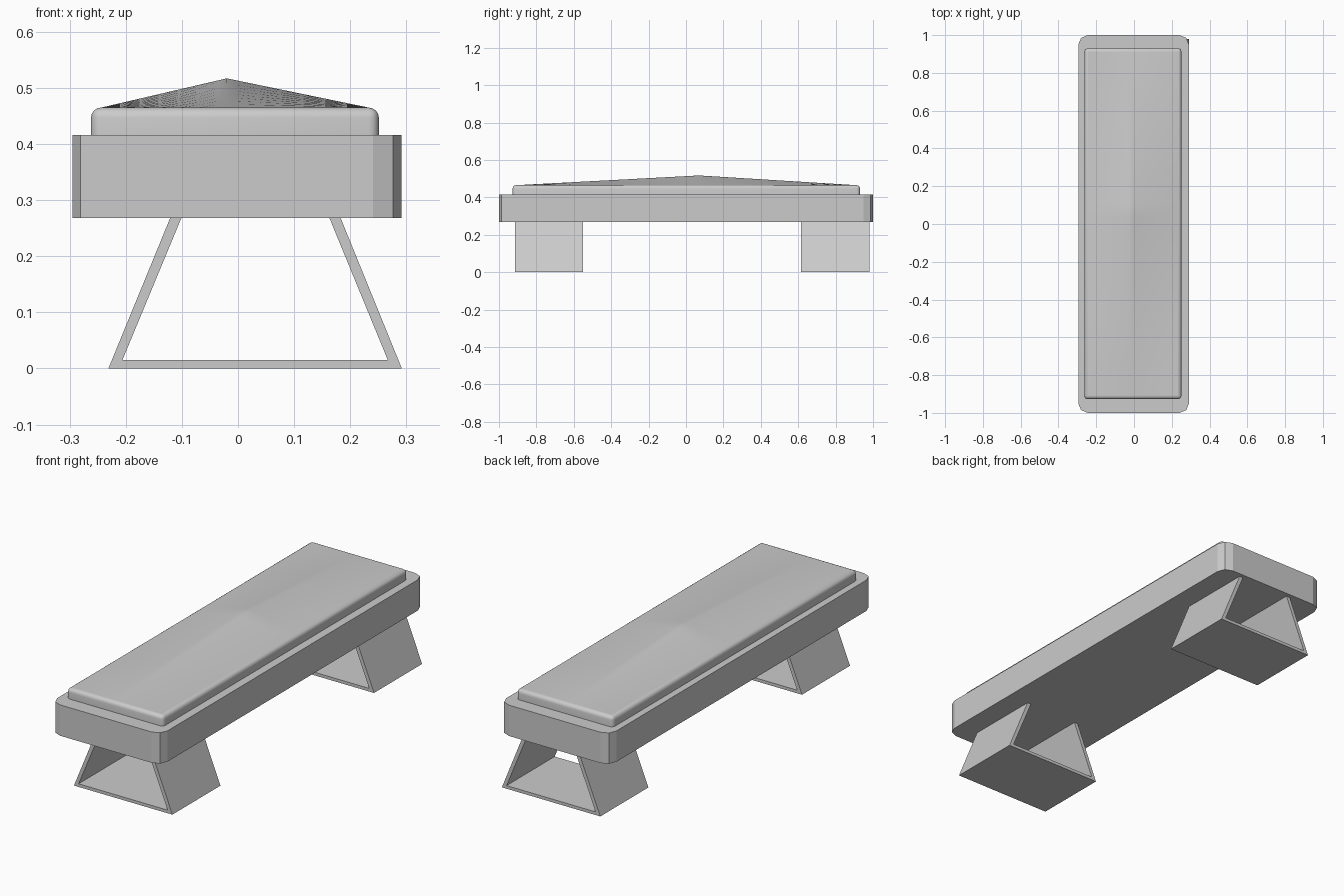
import bpy, bmesh, math

if "Cube" in bpy.data.objects:
    bpy.data.objects.remove(bpy.data.objects["Cube"])


def finish(bm, name, angle=30):
    bmesh.ops.recalc_face_normals(bm, faces=bm.faces)
    mesh = bpy.data.meshes.new(name)
    bm.to_mesh(mesh)
    bm.free()
    ob = bpy.data.objects.new(name, mesh)
    bpy.context.collection.objects.link(ob)
    bpy.ops.object.select_all(action='DESELECT')
    ob.select_set(True)
    bpy.context.view_layer.objects.active = ob
    bpy.ops.object.shade_smooth_by_angle(angle=math.radians(angle))
    return ob


def box(x0, x1, y0, y1, z0, z1):
    bm = bmesh.new()
    bmesh.ops.create_cube(bm, size=1)
    for v in bm.verts:
        v.co.x = x1 if v.co.x > 0 else x0
        v.co.y = y1 if v.co.y > 0 else y0
        v.co.z = z1 if v.co.z > 0 else z0
    return bm


def is_vertical(e):
    return abs(e.verts[0].co.z - e.verts[1].co.z) > 0.01


# Seat slab with rounded vertical corners
bm = box(-0.295, 0.291, -1, 1, 0.268, 0.416)
bmesh.ops.bevel(bm, geom=[e for e in bm.edges if is_vertical(e)],
                offset=0.05, segments=2, affect='EDGES', profile=0.5)
finish(bm, "seat_slab", 20)

# Cushion with rounded sides; its flat top is replaced by the crown
X0, X1, Y0, Y1, TOP = -0.262, 0.251, -0.927, 0.93, 0.465
R = 0.018
bm = box(X0, X1, Y0, Y1, 0.41, TOP)
edges = [e for e in bm.edges if is_vertical(e) or min(v.co.z for v in e.verts) > 0.45]
bmesh.ops.bevel(bm, geom=edges, offset=R, segments=4, affect='EDGES', profile=0.5)
top = [f for f in bm.faces if all(v.co.z > TOP - 1e-5 for v in f.verts)]
bmesh.ops.delete(bm, geom=top, context='FACES_ONLY')

# Crown: patches rising from the edges to one off-centre peak
PX, PY, PEAK = -0.02, 0.07, 0.052
xa, xb, ya, yb = X0 + R, X1 - R, Y0 + R, Y1 - R


def stations(a, b, peak, n, half):
    left = [a + (peak - half - a) * i / n for i in range(n + 1)]
    right = [peak + half + (b - peak - half) * i / n for i in range(n + 1)]
    return left + [peak] + right


def height(p, a, b, peak):
    return (p - a) / (peak - a) if p < peak else (b - p) / (b - peak)


xs = stations(xa, xb, PX, 6, 0.015)
ys = stations(ya, yb, PY, 8, 0.04)
grid = [[bm.verts.new((x, y, TOP + PEAK * height(x, xa, xb, PX) * height(y, ya, yb, PY)))
         for y in ys] for x in xs]
for i in range(len(xs) - 1):
    for j in range(len(ys) - 1):
        bm.faces.new((grid[i][j], grid[i + 1][j], grid[i + 1][j + 1], grid[i][j + 1]))
bmesh.ops.remove_doubles(bm, verts=bm.verts, dist=0.0005)
finish(bm, "cushion", 40)

# Legs: open-topped trapezoid frames extruded along the bench
profile = [(-0.231, 0), (0.292, 0), (0.183, 0.268), (0.163, 0.268),
           (0.267, 0.015), (-0.206, 0.015), (-0.101, 0.268), (-0.121, 0.268)]
for name, y0, y1 in (("front_leg", -0.915, -0.55), ("back_leg", 0.615, 0.98)):
    bm = bmesh.new()
    face = bm.faces.new([bm.verts.new((x, y0, z)) for x, z in profile])
    ext = bmesh.ops.extrude_face_region(bm, geom=[face], use_keep_orig=True)
    bmesh.ops.translate(bm, vec=(0, y1 - y0, 0),
                        verts=[g for g in ext["geom"] if isinstance(g, bmesh.types.BMVert)])
    finish(bm, name)
